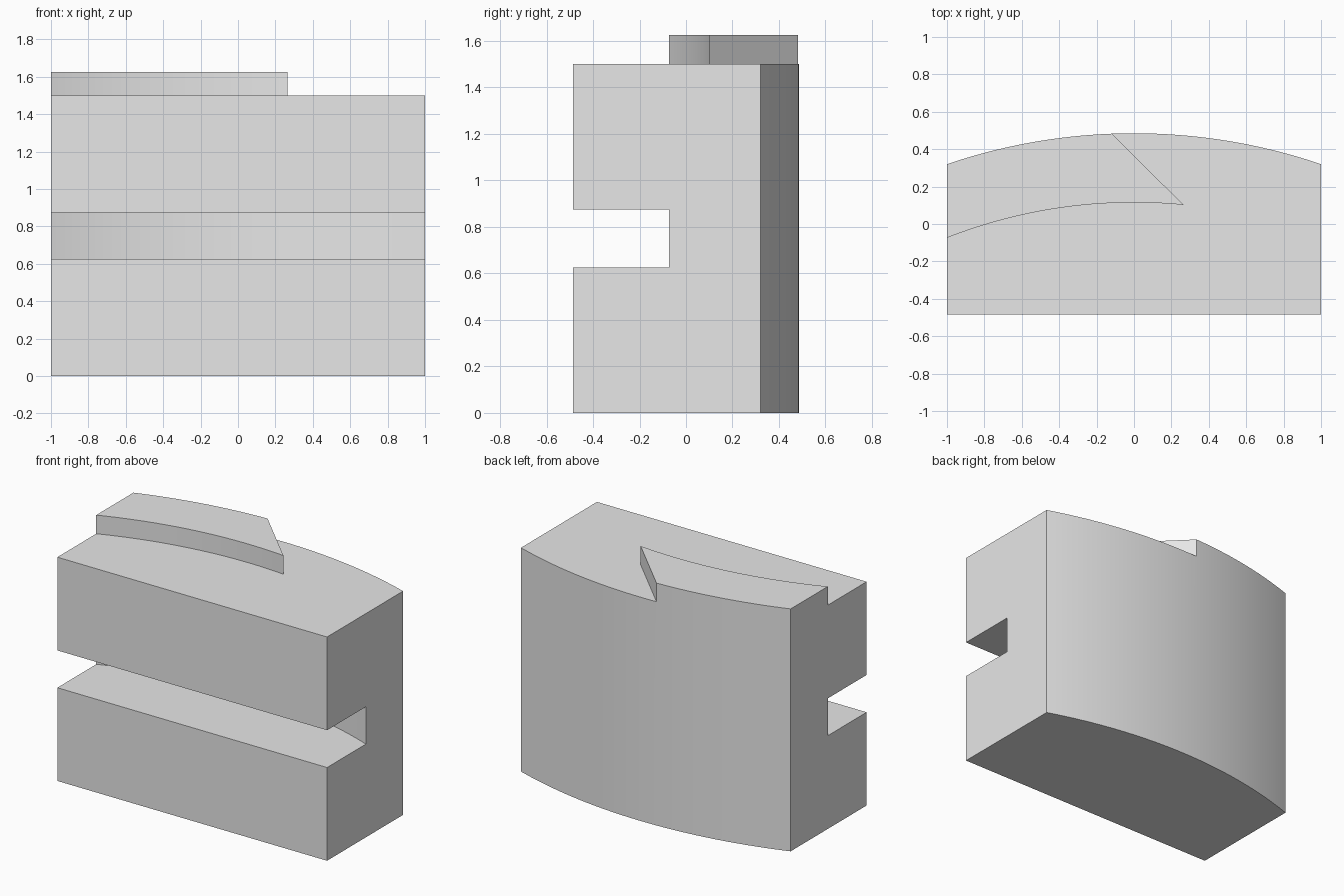
import bpy, bmesh
from math import sqrt

cube = bpy.data.objects.get("Cube")
if cube:
    bpy.data.objects.remove(cube, do_unlink=True)

# Concentric arcs shared by the back face, slot and raised step
CENTRE_Y = -2.625
OUTER_R = 3.11
INNER_R = 2.74
FRONT_Y = -0.485

grey = bpy.data.materials.new("light grey")
grey.use_nodes = True
grey.diffuse_color = (0.8, 0.8, 0.8, 1)
grey.node_tree.nodes["Principled BSDF"].inputs["Base Color"].default_value = grey.diffuse_color


def arc(radius, x_start, x_end, steps=48):
    xs = [x_start + (x_end - x_start) * i / steps for i in range(steps + 1)]
    return [(x, CENTRE_Y + sqrt(radius * radius - x * x)) for x in xs]


def prism(name, outline, z_low, z_high):
    bm = bmesh.new()
    face = bm.faces.new([bm.verts.new((x, y, z_low)) for x, y in outline])
    top = bmesh.ops.extrude_face_region(bm, geom=[face])["geom"]
    bmesh.ops.translate(bm, vec=(0, 0, z_high - z_low),
                        verts=[v for v in top if isinstance(v, bmesh.types.BMVert)])
    bmesh.ops.recalc_face_normals(bm, faces=bm.faces)
    mesh = bpy.data.meshes.new(name)
    bm.to_mesh(mesh)
    bm.free()
    mesh.materials.append(grey)
    obj = bpy.data.objects.new(name, mesh)
    bpy.context.collection.objects.link(obj)
    return obj


def cut(target, cutter):
    cutter.hide_render = True
    mod = target.modifiers.new("cut", 'BOOLEAN')
    mod.operation = 'DIFFERENCE'
    mod.solver = 'EXACT'
    mod.object = cutter
    bpy.context.view_layer.objects.active = target
    bpy.ops.object.modifier_apply(modifier=mod.name)
    bpy.data.objects.remove(cutter, do_unlink=True)


# Block with a flat front and a bowed back
block = prism("curved_block", [(-1, FRONT_Y), (1, FRONT_Y)] + arc(OUTER_R, 1, -1), 0, 1.625)

# Horizontal slot across the front, with a curved inner wall
slot = [(-1.2, -0.7), (1.2, -0.7)] + arc(INNER_R, 1.2, -1.2)
cut(block, prism("slot_cutter", slot, 0.625, 0.875))

# Lowered top around the raised, diagonally ended step
ledge = [(-1.2, -0.7), (1.2, -0.7), (1.2, 0.7), (-0.335, 0.697)] + arc(INNER_R, 0.265, -1.2)
cut(block, prism("ledge_cutter", ledge, 1.5, 1.8))

# Smooth curved walls, sharp edges
bpy.ops.object.select_all(action='DESELECT')
block.select_set(True)
bpy.context.view_layer.objects.active = block
bpy.ops.object.shade_smooth_by_angle()
